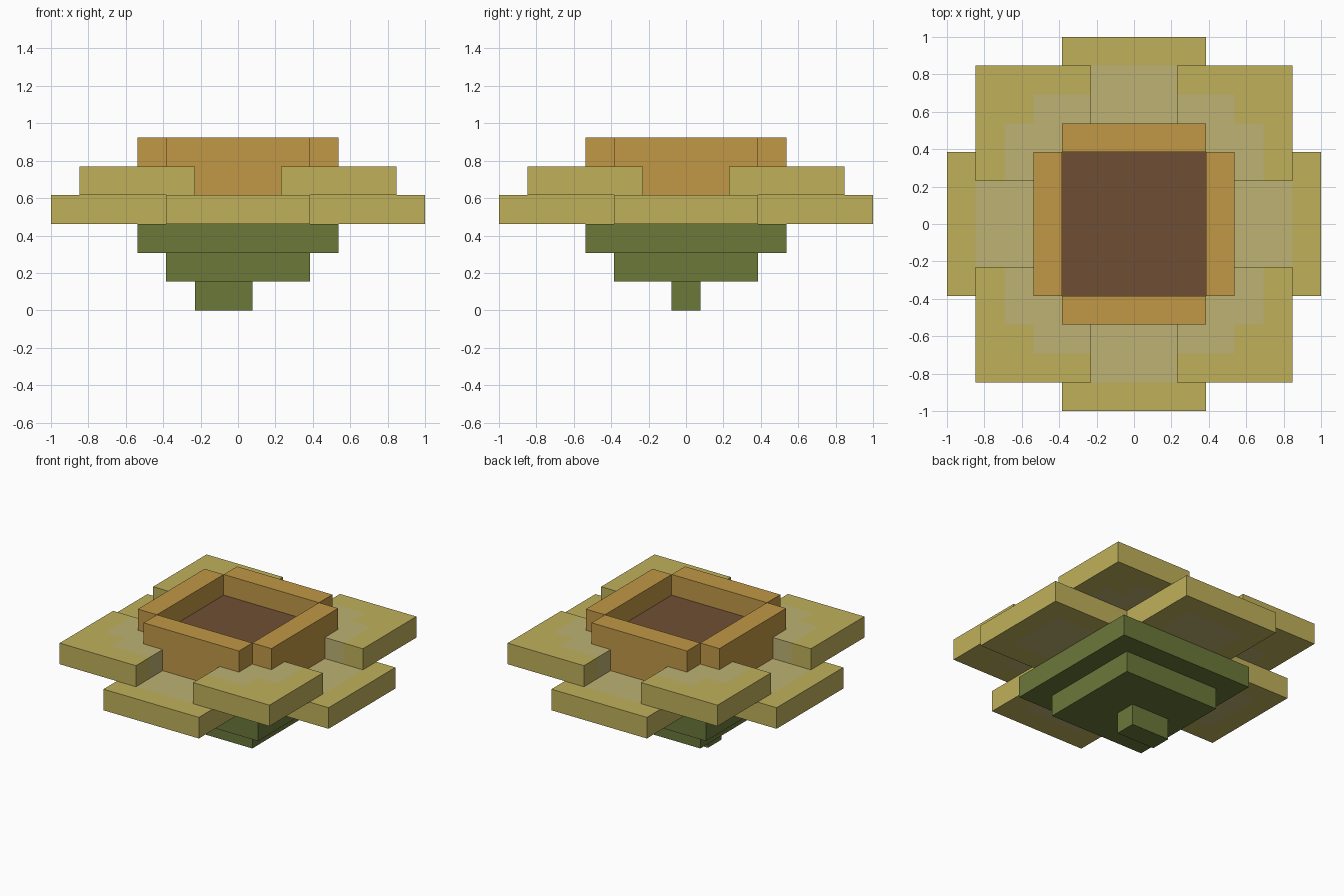
import bpy, bmesh
from mathutils import Vector

if "Cube" in bpy.data.objects:
    bpy.data.objects.remove(bpy.data.objects["Cube"])

U = 2 / 13          # one block step
H = U / 2


def mat(name, r, g, b):
    m = bpy.data.materials.new(name)
    lin = [((c / 255 + 0.055) / 1.055) ** 2.4 for c in (r, g, b)]
    m.diffuse_color = (*lin, 1)
    m.use_nodes = True
    m.node_tree.nodes["Principled BSDF"].inputs["Base Color"].default_value = m.diffuse_color
    return m


GREEN = mat("leaf green", 107, 120, 58)
YELLOW = mat("petal yellow", 191, 176, 91)
PALE = mat("pale petal", 190, 178, 116)
ORANGE = mat("ring orange", 193, 152, 70)
BROWN = mat("seed brown", 110, 79, 52)


def box(name, lo, hi, mats, cuts=(), rule=None):
    """Box between two corners; optional x/y cuts and a face colour rule."""
    bm = bmesh.new()
    bmesh.ops.create_cube(bm, size=1)
    for v in bm.verts:
        v.co = Vector([lo[i] + (v.co[i] + 0.5) * (hi[i] - lo[i]) for i in range(3)])
    for axis in (0, 1):
        for c in cuts:
            for s in (-c, c):
                if lo[axis] + 1e-4 < s < hi[axis] - 1e-4:
                    co, no = Vector(), Vector()
                    co[axis], no[axis] = s, 1
                    bmesh.ops.bisect_plane(
                        bm, geom=bm.verts[:] + bm.edges[:] + bm.faces[:],
                        plane_co=co, plane_no=no)
    if rule:
        for f in bm.faces:
            c = f.calc_center_median()
            f.material_index = int(rule(abs(c.x), abs(c.y)))
    me = bpy.data.meshes.new(name)
    bm.to_mesh(me)
    bm.free()
    for m in mats:
        me.materials.append(m)
    ob = bpy.data.objects.new(name, me)
    bpy.context.collection.objects.link(ob)
    return ob


def block(name, x, y, z, mats, **kw):
    return box(name, (x[0], y[0], z[0]), (x[1], y[1], z[1]), mats, **kw)


# Stem and stepped green base
block("stem", (-3 * H, H), (-H, H), (0, U), [GREEN])
block("lower_base", (-5 * H, 5 * H), (-5 * H, 5 * H), (U, 2 * U), [GREEN])
block("upper_base", (-7 * H, 7 * H), (-7 * H, 7 * H), (2 * U, 3 * U), [GREEN])

# Seed disc, slightly proud of the petals buried in it
block("seed_disc", (-5 * H, 5 * H), (-5 * H, 5 * H), (3 * U, 5 * U + 0.003), [BROWN])


# Pale patches toward the middle of the petals
def pale_low(x, y):
    return max(x, y) < 11 * H and min(x, y) < 3 * H


def pale_high(x, y):
    return (x < 7 * H and y < 9 * H) or (x < 9 * H and y < 7 * H)


# Straight petals and ring walls on four sides
for name, axis, s in (("front", 1, -1), ("back", 1, 1), ("left", 0, -1), ("right", 0, 1)):
    for part, inner, outer, z, mats, kw in (
            ("petal", 5 * H, 13 * H, (3 * U, 4 * U), [YELLOW, PALE],
             dict(cuts=(3 * H, 11 * H), rule=pale_low)),
            ("ring_wall", 5 * H, 7 * H, (4 * U, 6 * U), [ORANGE], {})):
        along = tuple(sorted((s * inner, s * outer)))
        across = (-5 * H, 5 * H)
        x, y = (along, across) if axis == 0 else (across, along)
        block(f"{name}_{part}", x, y, z, mats, **kw)

# Raised corner petals
for sx, nx in ((-1, "left"), (1, "right")):
    for sy, ny in ((-1, "front"), (1, "back")):
        block(f"{ny}_{nx}_corner_petal",
              tuple(sorted((sx * 3 * H, sx * 11 * H))),
              tuple(sorted((sy * 3 * H, sy * 11 * H))),
              (4 * U, 5 * U), [YELLOW, PALE],
              cuts=(7 * H, 9 * H), rule=pale_high)
